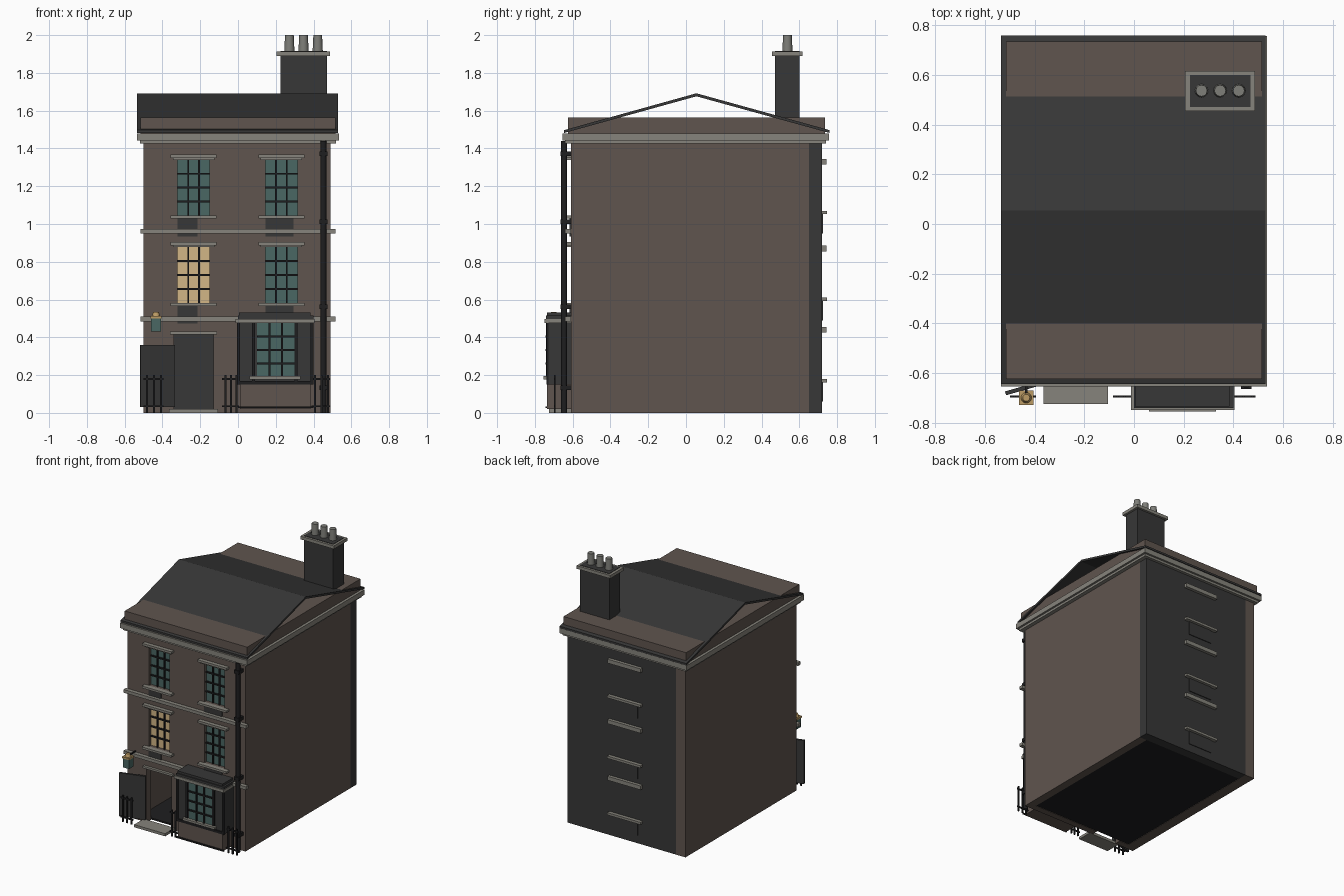
import bpy, bmesh, math
from mathutils import Matrix, Vector

if "Cube" in bpy.data.objects:
    bpy.data.objects.remove(bpy.data.objects["Cube"], do_unlink=True)


def material(name, r, g, b):
    m = bpy.data.materials.new(name)
    m.use_nodes = True
    m.diffuse_color = (r, g, b, 1)
    m.node_tree.nodes["Principled BSDF"].inputs["Base Color"].default_value = (r, g, b, 1)
    return m


BRICK = material("brown brick", 0.115, 0.09, 0.077)
SLATE = material("dark slate", 0.038, 0.038, 0.038)
STONE = material("grey stone", 0.24, 0.23, 0.20)
IRON = material("black iron", 0.013, 0.013, 0.014)
GLASS = material("teal glass", 0.068, 0.135, 0.125)
GLOW = material("lit glass", 0.65, 0.47, 0.24)
BRASS = material("brass", 0.5, 0.33, 0.13)
CLAY = material("grey clay", 0.21, 0.21, 0.19)


def finish(bm, name, mat):
    bmesh.ops.recalc_face_normals(bm, faces=bm.faces)
    me = bpy.data.meshes.new(name)
    bm.to_mesh(me)
    bm.free()
    me.materials.append(mat)
    ob = bpy.data.objects.new(name, me)
    bpy.context.collection.objects.link(ob)
    return ob


def boxes(name, mat, *spans):
    """One object from boxes, each given as (x0, x1, y0, y1, z0, z1)."""
    bm = bmesh.new()
    for x0, x1, y0, y1, z0, z1 in spans:
        mid = Vector((x0 + x1, y0 + y1, z0 + z1)) / 2
        bmesh.ops.create_cube(bm, size=1, matrix=Matrix.Translation(mid)
                              @ Matrix.Diagonal((x1 - x0, y1 - y0, z1 - z0, 1)))
    return finish(bm, name, mat)


def cylinder(name, mat, x, y, z0, z1, r0, r1, sides=12):
    bm = bmesh.new()
    bmesh.ops.create_cone(bm, cap_ends=True, segments=sides, radius1=r0, radius2=r1,
                          depth=z1 - z0, matrix=Matrix.Translation((x, y, (z0 + z1) / 2)))
    ob = finish(bm, name, mat)
    for p in ob.data.polygons:
        p.use_smooth = len(p.vertices) == 4
    return ob


def cut(target, hole):
    mod = target.modifiers.new("opening", 'BOOLEAN')
    mod.object = hole
    mod.operation = 'DIFFERENCE'
    mod.solver = 'EXACT'
    hole.hide_render = True
    hole.hide_viewport = True
    hole.display_type = 'WIRE'


FRONT, BACK = -0.61, 0.72

# Walls around a hollow interior
front_wall = boxes("front_wall", BRICK, (-0.5, 0.49, FRONT, -0.56, 0, 1.43))
boxes("right_side_wall", BRICK, (-0.5, -0.42, -0.56, BACK, 0, 1.43))
boxes("left_side_wall", BRICK, (0.43, 0.49, -0.56, 0.65, 0, 1.43))
boxes("back_wall", SLATE, (-0.42, 0.49, 0.65, BACK, 0, 1.43))
boxes("floor", IRON, (-0.42, 0.43, -0.56, 0.65, 0.003, 0.015))


def glazing(name, x0, x1, z0, z1, y, pane):
    """Glass sheet with three columns and four rows of bars."""
    boxes(name + "_glass", pane, (x0, x1, y, y + 0.01, z0, z1))
    b = 0.005
    bars = []
    for i in (1, 2):
        x = x0 + (x1 - x0) * i / 3
        bars.append((x - b, x + b, y - 0.01, y, z0, z1))
    for i in (1, 2, 3):
        z = z0 + (z1 - z0) * i / 4
        bars.append((x0, x1, y - 0.011, y, z - b, z + b))
    boxes(name + "_bars", IRON, *bars)


# Front windows with lintels, sills and dark panels below
for side, cx, wide in (("right", -0.235, 0.105), ("left", 0.23, 0.15)):
    for floor, z0 in (("upper", 1.045), ("middle", 0.582)):
        name = f"{floor}_{side}_window"
        x0, x1, z1 = cx - 0.085, cx + 0.085, z0 + 0.295
        cut(front_wall, boxes(name + "_cutter", IRON,
                              (x0, x1, FRONT - 0.1, -0.5, z0, z1)))
        lit = floor == "middle" and side == "right"
        glazing(name, x0, x1, z0, z1, FRONT + 0.025, GLOW if lit else GLASS)
        boxes(name + "_lintel", STONE,
              (cx - 0.122, cx + 0.122, -0.64, FRONT, z1 + 0.01, z1 + 0.027),
              (cx - 0.11, cx + 0.11, -0.63, FRONT, z1, z1 + 0.01))
        boxes(name + "_sill", STONE, (cx - 0.122, cx + 0.122, -0.645, FRONT, z0 - 0.016, z0))
        boxes(name + "_panel", SLATE,
              (x0, x0 + wide, FRONT - 0.006, FRONT, z0 - 0.11, z0 - 0.016))

# Back lintels and sills
for i, z0 in enumerate((1.06, 0.6, 0.17)):
    boxes(f"back_sill_{i}", STONE, (-0.14, 0.14, BACK, 0.747, z0 - 0.008, z0 + 0.01))
    boxes(f"back_lintel_{i}", STONE, (-0.14, 0.14, BACK, 0.744, z0 + 0.255, z0 + 0.285))
    boxes(f"back_panel_{i}", SLATE, (-0.1, 0.1, BACK, BACK + 0.006, z0 - 0.11, z0 - 0.008))

# Doorway, open door and step
cut(front_wall, boxes("doorway_cutter", IRON, (-0.34, -0.13, -0.7, -0.5, -0.1, 0.415)))
boxes("door_lintel", STONE, (-0.36, -0.11, -0.63, FRONT, 0.415, 0.43))
boxes("door_step", STONE, (-0.365, -0.105, -0.725, FRONT, 0, 0.02))
door = boxes("open_door", SLATE, (-0.19, 0, -0.008, 0.008, 0.03, 0.36))
door.location = (-0.335, -0.63, 0)
door.rotation_euler.z = math.radians(16)

# Belt courses and cornice
for i, z in enumerate((0.485, 0.95)):
    boxes(f"belt_course_{i}", STONE, (-0.515, 0.515, -0.64, FRONT, z, z + 0.024))
boxes("cornice", STONE, (-0.535, 0.535, -0.655, 0.757, 1.442, 1.48),
      (-0.52, 0.52, -0.64, 0.742, 1.425, 1.442))

# Parapet and open-ended gable roof
boxes("parapet", BRICK, (-0.515, 0.515, -0.625, 0.735, 1.48, 1.565))
profile = [(-0.645, 1.482), (0.055, 1.676), (0.76, 1.482),
           (0.76, 1.497), (0.055, 1.692), (-0.645, 1.497)]
bm = bmesh.new()
ends = [[bm.verts.new((x, y, z)) for y, z in profile] for x in (-0.535, 0.53)]
for ring in ends:
    for a, b, c, d in ((0, 1, 4, 5), (1, 2, 3, 4)):
        bm.faces.new([ring[k] for k in (a, b, c, d)])
for k in range(6):
    n = (k + 1) % 6
    bm.faces.new((ends[0][k], ends[0][n], ends[1][n], ends[1][k]))
finish(bm, "gable_roof", SLATE)

# Chimney with cap and pots
boxes("chimney_stack", SLATE, (0.225, 0.47, 0.472, 0.6, 1.5, 1.917))
boxes("chimney_cap", STONE, (0.205, 0.487, 0.455, 0.617, 1.89, 1.914))
for i in range(3):
    cylinder(f"chimney_pot_{i}", CLAY, 0.272 + 0.075 * i, 0.537, 1.915, 2.0, 0.027, 0.023)

# Bay window
boxes("bay_base", BRICK, (0.01, 0.385, -0.735, FRONT, 0.02, 0.15))
boxes("bay_body", SLATE, (0.0, 0.395, -0.728, FRONT, 0.15, 0.48))
boxes("bay_frame", IRON, *[(x, x + 0.016, -0.738, -0.728, 0.15, 0.48)
                           for x in (-0.005, 0.075, 0.3, 0.384)],
      (0.0, 0.395, -0.738, -0.728, 0.15, 0.168))
glazing("bay_window", 0.1, 0.298, 0.19, 0.475, -0.732, GLASS)
boxes("bay_sill", STONE, (0.06, 0.33, -0.755, -0.72, 0.178, 0.194))
boxes("bay_cornice", STONE, (-0.012, 0.405, -0.75, FRONT, 0.475, 0.497))
boxes("bay_roof", SLATE, (0.0, 0.4, -0.742, FRONT, 0.497, 0.515),
      (0.005, 0.385, -0.735, FRONT, 0.515, 0.532))

# Railings
for i, (x0, x1) in enumerate(((-0.49, -0.4), (-0.075, 0.0), (0.4, 0.485))):
    posts = [(x - 0.005, x + 0.005, -0.7, -0.69, 0, 0.2)
             for x in (x0 + 0.008, (x0 + x1) / 2, x1 - 0.008)]
    rails = [(x0 - 0.01, x1 + 0.005, -0.699, -0.691, z, z + 0.01) for z in (0.03, 0.175)]
    boxes(f"railing_{i}", IRON, *posts, *rails)
boxes("bay_rail", IRON, (0.0, 0.4, -0.745, -0.735, 0.025, 0.035))

# Wall lamp
boxes("lamp_glass", GLASS, (-0.46, -0.408, -0.726, -0.674, 0.43, 0.5))
boxes("lamp_cap", BRASS, (-0.464, -0.404, -0.73, -0.67, 0.5, 0.512))
cylinder("lamp_finial", BRASS, -0.434, -0.7, 0.512, 0.535, 0.022, 0.014)
boxes("lamp_bracket", IRON, (-0.439, -0.429, -0.7, FRONT, 0.512, 0.52))

# Downpipe with collars
cylinder("downpipe", IRON, 0.452, -0.645, 0, 1.44, 0.016, 0.016)
for i, z in enumerate((0.12, 0.55, 1.0, 1.36)):
    boxes(f"pipe_collar_{i}", IRON, (0.431, 0.473, -0.664, FRONT, z, z + 0.025))
